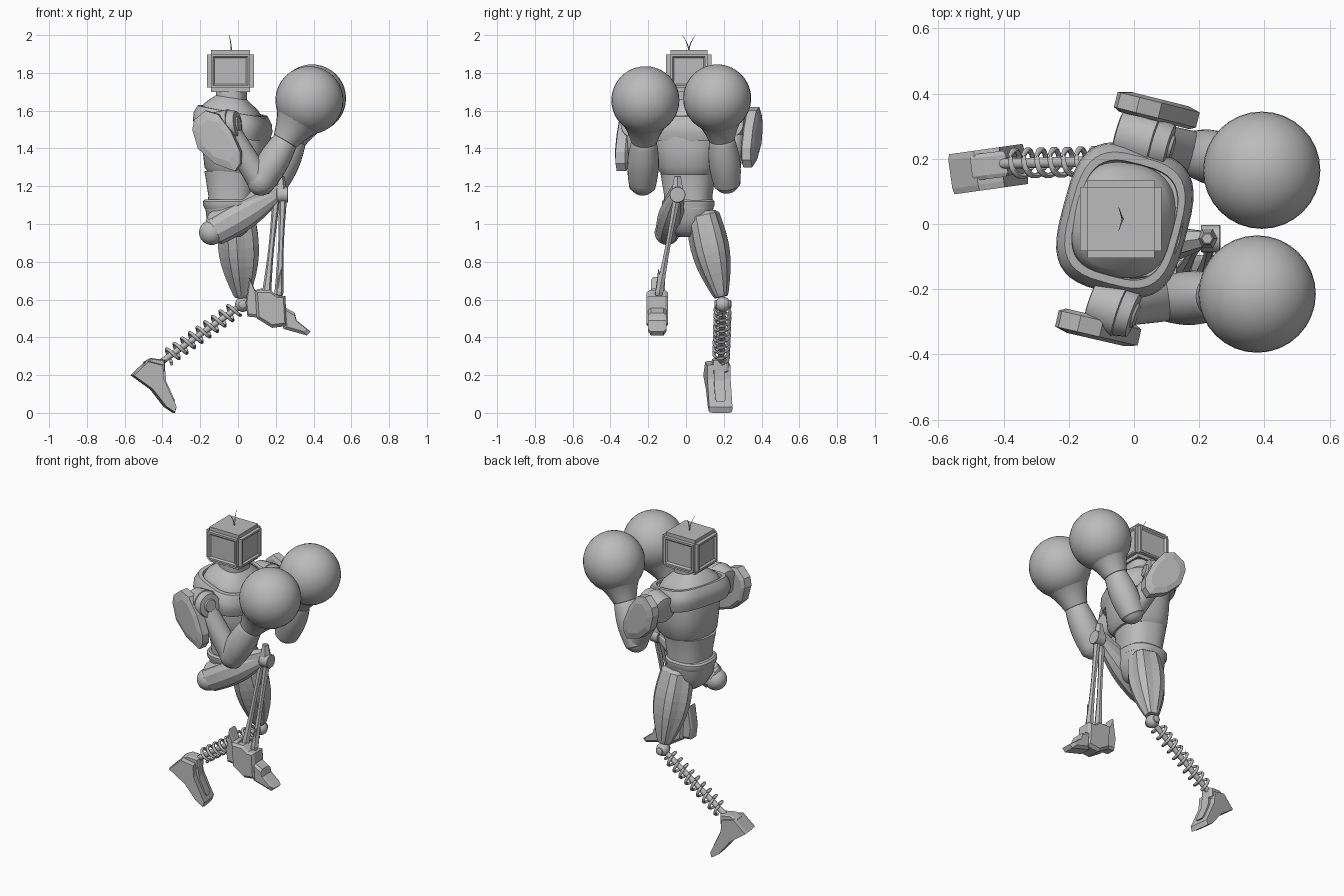
import bpy, bmesh
from math import sin, cos, pi, tau, radians, copysign
from mathutils import Vector, Matrix

if "Cube" in bpy.data.objects:
    bpy.data.objects.remove(bpy.data.objects["Cube"])

grey = bpy.data.materials.new("plain grey")
grey.use_nodes = True
shade = (.5, .5, .5, 1)
grey.diffuse_color = shade
grey.node_tree.nodes["Principled BSDF"].inputs["Base Color"].default_value = shade


def point(x, y, z):
    return Vector((x, y, z))


def finish(name, bm, smooth=40):
    """Turn a bmesh into a grey object, smooth below the given angle."""
    bmesh.ops.recalc_face_normals(bm, faces=bm.faces)
    mesh = bpy.data.meshes.new(name)
    bm.to_mesh(mesh)
    bm.free()
    mesh.materials.append(grey)
    part = bpy.data.objects.new(name, mesh)
    bpy.context.collection.objects.link(part)
    if smooth:
        bpy.ops.object.select_all(action="DESELECT")
        part.select_set(True)
        bpy.context.view_layer.objects.active = part
        bpy.ops.object.shade_smooth_by_angle(angle=radians(smooth))


def loft(name, rings, smooth=40, closed=False):
    """Skin a list of equal point rings, capping the ends."""
    bm = bmesh.new()
    loops = [[bm.verts.new(p) for p in ring] for ring in rings]
    if closed:
        loops.append(loops[0])
    else:
        bm.faces.new(loops[0])
        bm.faces.new(loops[-1])
    for low, high in zip(loops, loops[1:]):
        for i in range(len(low)):
            bm.faces.new((low[i - 1], low[i], high[i], high[i - 1]))
    finish(name, bm, smooth)


def across(direction):
    """Two unit vectors square to a direction."""
    along = direction.normalized()
    side = point(0, 1, 0) if abs(along.y) < .9 else point(1, 0, 0)
    u = along.cross(side).normalized()
    return u, along.cross(u)


def circle(centre, direction, radius, sides, ridge=1, flat=1):
    u, w = across(direction)
    ring = []
    for i in range(sides):
        r = radius * (ridge if i % 3 == 0 else 1)
        ring.append(centre + u * r * cos(tau * i / sides) + w * r * flat * sin(tau * i / sides))
    return ring


def limb(name, a, b, start, end, bulge=0, sides=24, smooth=40, cap=.8, ridge=1, flat=1):
    """Tapered section from a to b, swollen in the middle, with chamfered ends."""
    steps = 8
    stations = [(0, start * cap)]
    for i in range(steps + 1):
        t = i / steps
        stations.append((.04 + .92 * t, start + (end - start) * t + bulge * sin(pi * t)))
    stations.append((1, end * cap))
    loft(name, [circle(a.lerp(b, t), b - a, r, sides, ridge, flat) for t, r in stations], smooth)


def tube(name, path, start, end):
    rings = []
    last = len(path) - 1
    for i, centre in enumerate(path):
        direction = path[min(i + 1, last)] - path[max(i - 1, 0)]
        rings.append(circle(centre, direction, start + (end - start) * i / last, 6))
    loft(name, rings, 60)


def ball(name, centre, radius):
    bm = bmesh.new()
    bmesh.ops.create_uvsphere(bm, u_segments=32, v_segments=20, radius=radius,
                              matrix=Matrix.Translation(centre))
    finish(name, bm)


def body(name, x, aspect, profile, yaw=-10, power=.8, lean=0, closed=False):
    """Rounded-square rings from a (height, radius) profile, turned about z."""
    rings = []
    turn = Matrix.Rotation(radians(yaw), 3, "Z")
    for z, radius in profile:
        ring = []
        for i in range(40):
            c, s = cos(tau * i / 40), sin(tau * i / 40)
            px = copysign(abs(c) ** power, c) * radius
            py = copysign(abs(s) ** power, s) * radius * aspect
            ring.append(turn @ point(px, py, 0) + point(x, .012, z - lean * px))
        rings.append(ring)
    loft(name, rings, closed=closed)


def slab(name, outline, y, half, yaw=0, near=.85, far=.85):
    """Flat-shaded side outline (x, z) thickened along y, its two sides shrunk."""
    middle = sum((point(x, 0, z) for x, z in outline), Vector()) / len(outline)
    turn = Matrix.Rotation(radians(yaw), 3, "Z")
    rings = []
    for offset, scale in ((-half, near), (-half * .7, 1), (half * .7, 1), (half, far)):
        rings.append([middle + point(0, y, 0) + turn @ ((point(x, 0, z) - middle) * scale + point(0, offset, 0))
                      for x, z in outline])
    loft(name, rings, 0)


# Head: bevelled box with a sunken panel on each side, and two antennae
bm = bmesh.new()
place = Matrix.Translation((-.04, .015, 1.81)) @ Matrix.Diagonal((.25, .24, .22, 1))
bmesh.ops.create_cube(bm, size=1, matrix=place)
bmesh.ops.bevel(bm, geom=bm.edges[:], offset=.022, segments=2, affect="EDGES")
panels = [face for face in bm.faces if face.calc_area() > .02 and face.normal.z < .5]
bmesh.ops.inset_individual(bm, faces=panels, thickness=.016, depth=0)
bmesh.ops.inset_individual(bm, faces=panels, thickness=.012, depth=-.01)
finish("head", bm, 30)
for side, sign in (("front", -1), ("back", 1)):
    curl = [point(-.035 - .012 * t * t, .015 + sign * .036 * t * t, 1.91 + .09 * t)
            for t in (i / 6 for i in range(7))]
    tube(side + "_antenna", curl, .004, .001)

# Torso
body("neck", -.035, 1.1, [(1.72, .08), (1.67, .08), (1.62, .14), (1.58, .16), (1.5, .16)], lean=.15)
body("chest", -.015, 1.05, [(1.26, .13), (1.3, .16), (1.4, .17), (1.5, .175), (1.56, .165)])
body("shoulder_yoke", -.028, 1.18, [(1.47, .18), (1.52, .194), (1.56, .19), (1.6, .17), (1.6, .15), (1.47, .14)],
     yaw=-15, power=.62, lean=.18, closed=True)
body("abdomen", -.035, 1.05, [(1.08, .125), (1.15, .12), (1.28, .14)])
body("belt", -.045, 1, [(1.08, .13), (1.1, .14), (1.12, .14), (1.13, .13)], yaw=0)
body("pelvis", -.04, 1, [(.93, .05), (.96, .09), (1.02, .125), (1.1, .135)], yaw=0)

# Arms: shoulder drum, upper arm, elbow, forearm, glove
arms = {
    "front": (point(-.13, -.235, 1.51), point(0, -.28, 1.53), point(.12, -.23, 1.22), point(.378, -.215, 1.655)),
    "back": (point(-.05, .28, 1.51), point(.11, .235, 1.53), point(.2, .215, 1.23), point(.392, .165, 1.665)),
}
for side, (rear, fore, elbow, hand) in arms.items():
    limb(side + "_shoulder", rear, rear.lerp(fore, .72), .08, .085)
    limb(side + "_shoulder_ring", rear.lerp(fore, .7), fore, .08, .07)
    limb(side + "_shoulder_pin", fore, fore.lerp(rear, -.06), .04, .035)
    limb(side + "_upper_arm", rear.lerp(fore, .5), elbow, .06, .066)
    ball(side + "_elbow", elbow, .07)
    limb(side + "_forearm", elbow.lerp(hand, -.08), elbow.lerp(hand, .55), .07, .065, .016)
    limb(side + "_glove_cuff", elbow.lerp(hand, .49), elbow.lerp(hand, .88), .07, .165, -.012)
    ball(side + "_glove", hand, .18)

# Shield-shaped shoulder pads, domed outwards
shield = [(-.24, 1.5), (-.23, 1.55), (-.17, 1.6), (-.1, 1.58), (-.03, 1.49), (.02, 1.38),
          (.02, 1.32), (-.01, 1.28), (-.12, 1.32), (-.21, 1.4)]
slab("front_shoulder_pad", shield, -.32, .036, yaw=-13, near=.7)
slab("back_shoulder_pad", [(x + .18, z + .02) for x, z in shield], .35, .034, yaw=-14, far=.7)

# Raised front leg
hip, knee, ankle = point(-.14, -.1, .955), point(.225, -.045, 1.155), point(.19, -.145, .62)
up, fore = point(0, 0, .04), point(.04, 0, 0)
ball("front_hip", hip, .066)
limb("front_thigh", hip, knee + up / 4, .08, .035, .025, sides=10, smooth=0, flat=.8)
limb("front_thigh_plate", hip + up, knee + up, .06, .035, .016, sides=6, smooth=0, flat=.8)
limb("front_knee_drum", knee - fore / 2, knee + fore, .042, .042, cap=.95)
limb("front_knee_cap", knee + up / 2, knee + up * 2.5, .035, .02, sides=6, smooth=0)
for name, shift in (("rear", -fore / 2), ("fore", fore / 3)):
    limb(name + "_shin_rod", knee + shift, ankle + shift * 2, .022, .024, -.008, sides=6, smooth=0)
slab("front_foot_heel", [(.04, .58), (.06, .72), (.09, .65), (.13, .66), (.15, .5), (.05, .51)], -.148, .038)
slab("front_foot_middle", [(.09, .65), (.17, .65), (.21, .62), (.25, .62), (.26, .46), (.18, .45), (.1, .5)],
     -.152, .057)
slab("front_foot_toe", [(.23, .57), (.3, .53), (.31, .49), (.385, .43), (.365, .41), (.24, .445)],
     -.152, .048, near=.7, far=.7)
limb("front_foot_spike", ankle + fore / 2, ankle + fore + up * 3.5, .02, .003, sides=5, smooth=0)

# Trailing back leg with ridged thigh and spring shin
hip, knee, ankle = point(-.005, .085, 1.06), point(.025, .195, .575), point(-.42, .185, .26)
limb("back_thigh", hip, hip.lerp(knee, .92), .1, .05, .036, sides=15, smooth=0, ridge=.88, flat=.9)
ball("back_knee", knee, .04)
pin = point(0, .045, 0)
limb("back_knee_pin", knee - pin, knee + pin, .022, .022)
limb("spring_core", knee, ankle, .016, .016)
u, w = across(ankle - knee)
turns, steps = 9, 18
total = turns * steps
coil = [knee.lerp(ankle, .08 + .82 * i / total) + (u * cos(tau * i / steps) + w * sin(tau * i / steps)) * .04
        for i in range(total + 1)]
tube("shin_spring", coil, .009, .009)
slab("back_ankle", [(-.5, .27), (-.46, .29), (-.39, .28), (-.39, .22), (-.45, .19)], .18, .04, yaw=7)
slab("back_foot", [(-.565, .2), (-.485, .275), (-.405, .255), (-.4, .18), (-.33, .03), (-.34, 0),
                   (-.385, .03), (-.46, .125)], .172, .062, yaw=8, near=.97, far=.97)
slab("back_foot_ridge", [(-.42, .24), (-.39, .23), (-.385, .17), (-.335, .06), (-.36, .06)], .178, .028, yaw=8)
